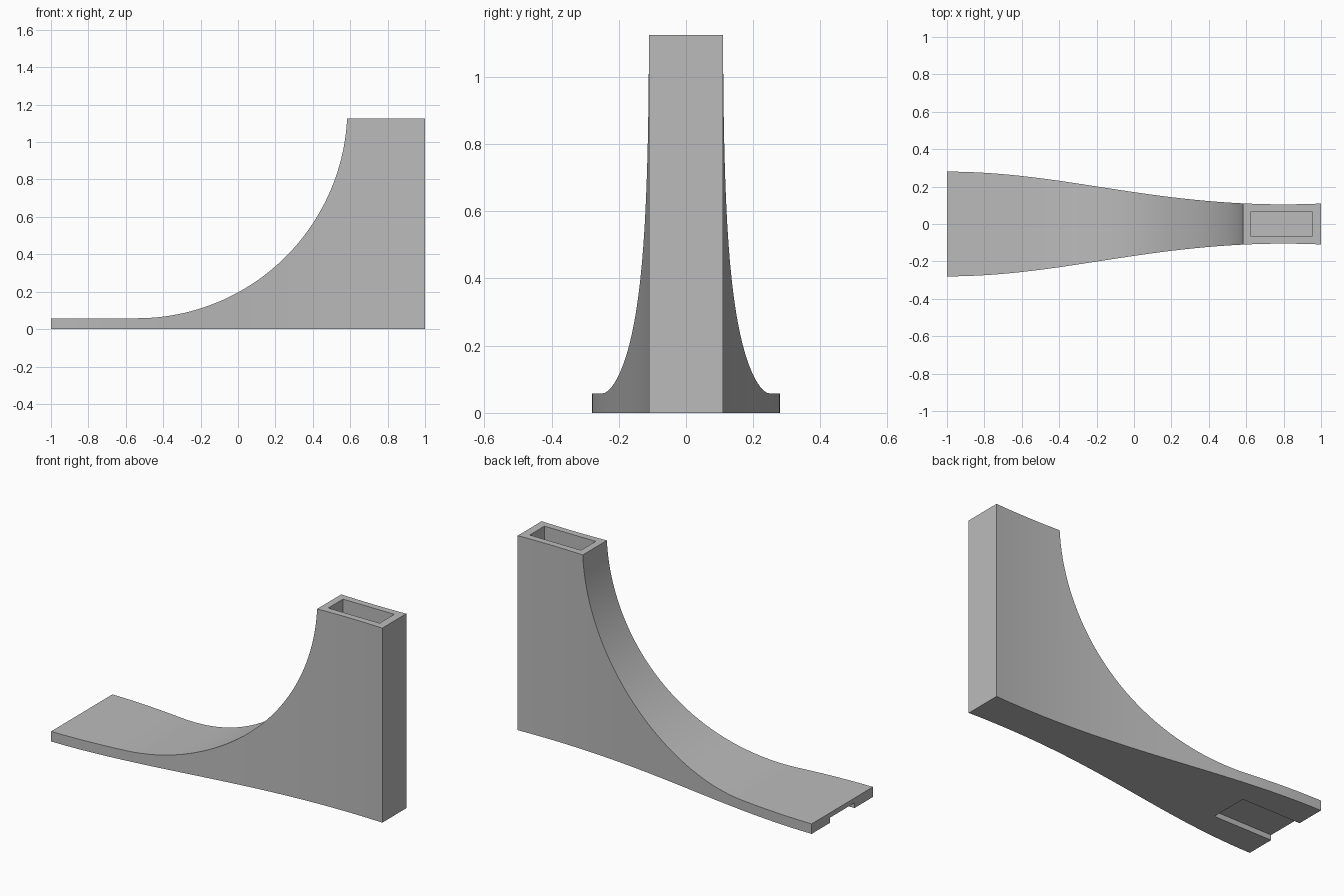
import bpy, bmesh, math

default_cube = bpy.data.objects.get("Cube")
if default_cube:
    bpy.data.objects.remove(default_cube, do_unlink=True)

TOP, FOOT = 1.125, 0.058            # post height, foot plate thickness
RADIUS, ARC_X = 1.125, -0.54        # sweep radius and where the sweep begins

grey = bpy.data.materials.new("plain_grey")
grey.use_nodes = True
grey.diffuse_color = (0.5, 0.5, 0.5, 1)
grey.node_tree.nodes["Principled BSDF"].inputs["Base Color"].default_value = (0.5, 0.5, 0.5, 1)


def half_width(x):
    """Plan outline: wide foot easing into a narrow post."""
    u = (x + 1) / 1.8
    return 0.1925 + 0.0875 * math.cos(math.pi * u) - 0.007 * math.sin(math.pi * u) ** 2


def new_object(name, bm):
    mesh = bpy.data.meshes.new(name)
    bmesh.ops.recalc_face_normals(bm, faces=bm.faces)
    bm.to_mesh(mesh)
    bm.free()
    mesh.materials.append(grey)
    obj = bpy.data.objects.new(name, mesh)
    bpy.context.collection.objects.link(obj)
    return obj


def box(name, low, high):
    bm = bmesh.new()
    bmesh.ops.create_cube(bm, size=1)
    for v in bm.verts:
        v.co = [a + (b - a) * (c + 0.5) for a, b, c in zip(low, high, v.co)]
    return new_object(name, bm)


# Side profile: flat foot, circular sweep, flat post top
profile = [(-1 + (ARC_X + 1) * i / 8, FOOT) for i in range(8)]
end_angle = math.acos((FOOT + RADIUS - TOP) / RADIUS)
for i in range(41):
    a = end_angle * i / 40
    profile.append((ARC_X + RADIUS * math.sin(a), FOOT + RADIUS * (1 - math.cos(a))))
post_x = profile[-1][0]
profile += [(post_x + (1 - post_x) * i / 8, TOP) for i in range(1, 9)]

# Body: rectangular sections bridged along x
bm = bmesh.new()
rings = []
for x, z in profile:
    w = half_width(x)
    rings.append([bm.verts.new(p) for p in ((x, -w, 0), (x, w, 0), (x, w, z), (x, -w, z))])
for a, b in zip(rings, rings[1:]):
    for i in range(4):
        j = (i + 1) % 4
        bm.faces.new((a[i], a[j], b[j], b[i]))
bm.faces.new(rings[0])
bm.faces.new(rings[-1])
body = new_object("swept_stand", bm)

# Socket in the post top and open slot under the foot
cutters = [
    box("post_socket_cutter", (0.625, -0.067, TOP - 0.35), (0.953, 0.067, TOP + 0.1)),
    box("foot_slot_cutter", (-1.1, -0.112, -0.1), (-0.625, 0.112, 0.03)),
]
bpy.context.view_layer.objects.active = body
for cutter in cutters:
    cutter.hide_render = True
    mod = body.modifiers.new("cut", 'BOOLEAN')
    mod.operation = 'DIFFERENCE'
    mod.solver = 'EXACT'
    mod.object = cutter
    bpy.ops.object.modifier_apply(modifier=mod.name)
    bpy.data.objects.remove(cutter, do_unlink=True)

# Smooth sweep with crisp edges
bpy.ops.object.select_all(action='DESELECT')
body.select_set(True)
bpy.ops.object.shade_smooth_by_angle(angle=math.radians(30))
